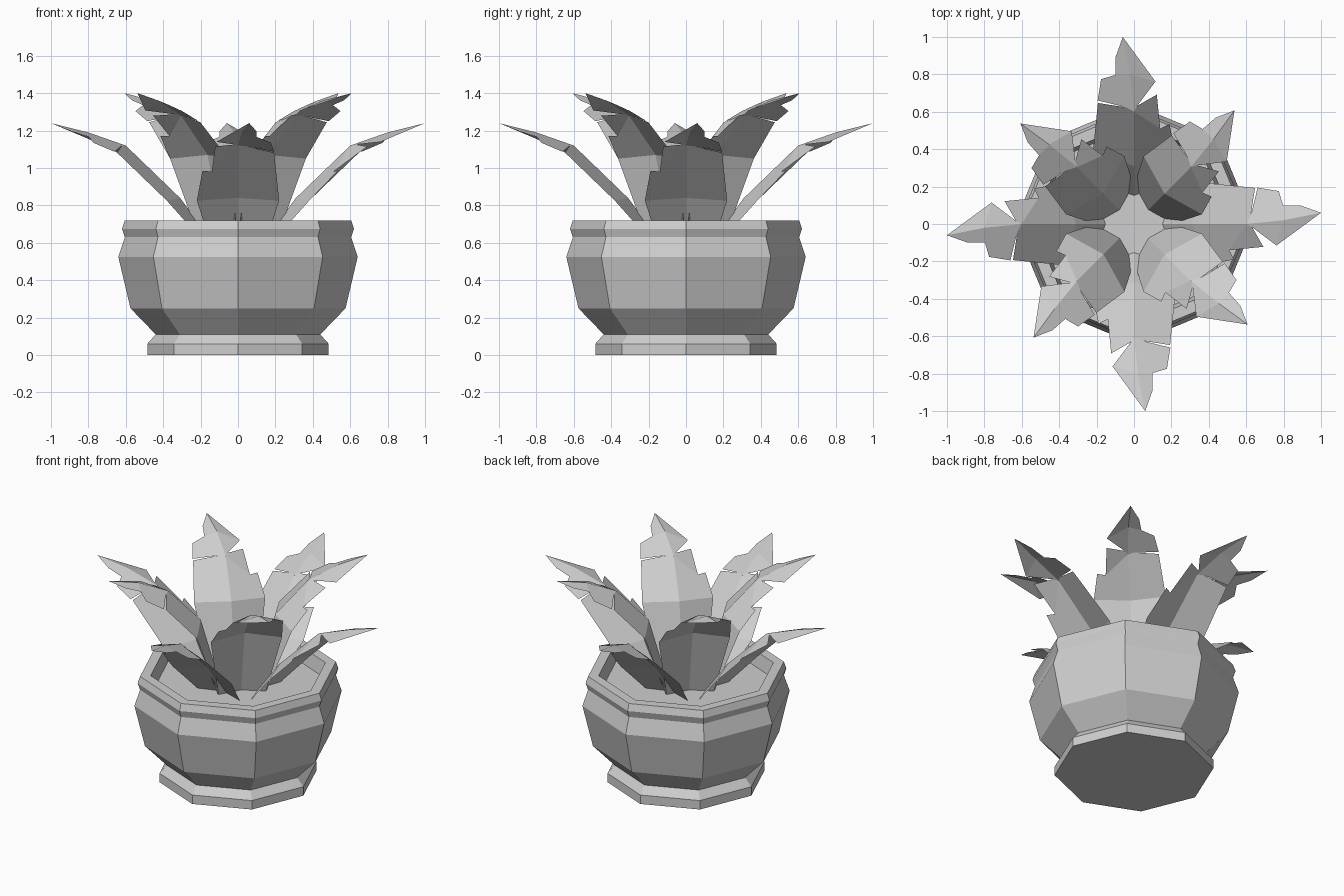
import bpy, bmesh, math
from mathutils import Vector, Matrix

cube = bpy.data.objects.get("Cube")
if cube:
    bpy.data.objects.remove(cube)

grey = bpy.data.materials.new("plain grey")
grey.use_nodes = True
grey.diffuse_color = (0.62, 0.62, 0.62, 1)
grey.node_tree.nodes["Principled BSDF"].inputs["Base Color"].default_value = (0.62, 0.62, 0.62, 1)


def finish(bm, name):
    mesh = bpy.data.meshes.new(name)
    bm.to_mesh(mesh)
    bm.free()
    mesh.materials.append(grey)
    obj = bpy.data.objects.new(name, mesh)
    bpy.context.collection.objects.link(obj)


# Eight-sided pot: outer wall, rim, inner wall and soil from one profile
profile = [(0.485, 0), (0.485, 0.06), (0.44, 0.11), (0.575, 0.25), (0.64, 0.525),
           (0.605, 0.63), (0.62, 0.675), (0.605, 0.72), (0.54, 0.72), (0.52, 0.63)]
SIDES = 8
bm = bmesh.new()
rings = []
for r, z in profile:
    angles = [math.tau * i / SIDES for i in range(SIDES)]
    rings.append([bm.verts.new((r * math.cos(a), r * math.sin(a), z)) for a in angles])
for low, high in zip(rings, rings[1:]):
    for i in range(SIDES):
        j = (i + 1) % SIDES
        bm.faces.new((low[i], low[j], high[j], high[i]))
bm.faces.new(rings[0][::-1])
bm.faces.new(rings[-1])
finish(bm, "pot")

# Midribs of the two kinds of leaf, from base to tip
outer_rib = [Vector(p) for p in ((0.13, 0, 0.6), (0.31, 0, 0.84), (0.6, 0, 1.12),
                                 (0.8, 0.02, 1.19), (1.0, 0.06, 1.24))]
upright_rib = [Vector(p) for p in ((0.1, 0, 0.6), (0.23, 0, 1.07), (0.43, 0, 1.28),
                                   (0.62, 0.02, 1.36), (0.81, 0.05, 1.4))]

# Lobes as (position in midrib segments, half width), with notches between them
base_lobe = [(0, 0), (0, 0.14), (1.1, 0.22), (1, 0)]
left_lobes = [base_lobe,
              [(1, 0), (1.1, 0.22), (2.15, 0.19), (2.1, 0.04), (2, 0)],
              [(2, 0), (2.1, 0.04), (2.22, 0.19), (2.8, 0.16), (2.95, 0.08), (3, 0)],
              [(3, 0), (2.95, 0.08), (3.45, 0.06), (4, 0)]]
right_lobes = [base_lobe,
               [(1, 0), (1.1, 0.22), (1.65, 0.19), (1.6, 0.14), (2, 0)],
               [(2, 0), (1.6, 0.14), (2.4, 0.13), (2.15, 0.02)],
               [(2, 0), (2.15, 0.02), (2.75, 0.13), (3, 0)],
               [(3, 0), (2.75, 0.13), (4, 0)]]


def leaf_point(rib, t, v):
    """Point beside the midrib, dropped along its normal to fold the leaf."""
    i = min(int(t), len(rib) - 2)
    d = rib[i + 1] - rib[i]
    normal = Vector((-d.z, 0, d.x)).normalized()
    return rib[i] + d * (t - i) + Vector((0, v, 0)) - normal * abs(v) * 0.27


def add_leaf(name, rib, turn):
    bm = bmesh.new()
    for lobes, side in ((left_lobes, 1), (right_lobes, -1)):
        for lobe in lobes:
            verts = [bm.verts.new(leaf_point(rib, t, v * side)) for t, v in lobe]
            bm.faces.new(verts[::-side])
    bmesh.ops.remove_doubles(bm, verts=bm.verts, dist=0.001)
    bm.transform(Matrix.Rotation(turn, 4, "Z"))
    finish(bm, name)


# Four spreading leaves, with four steeper ones between them
for i in range(4):
    turn = i * math.pi / 2
    add_leaf(f"outer_leaf_{i + 1}", outer_rib, turn)
    add_leaf(f"upright_leaf_{i + 1}", upright_rib, turn + math.pi / 4)
